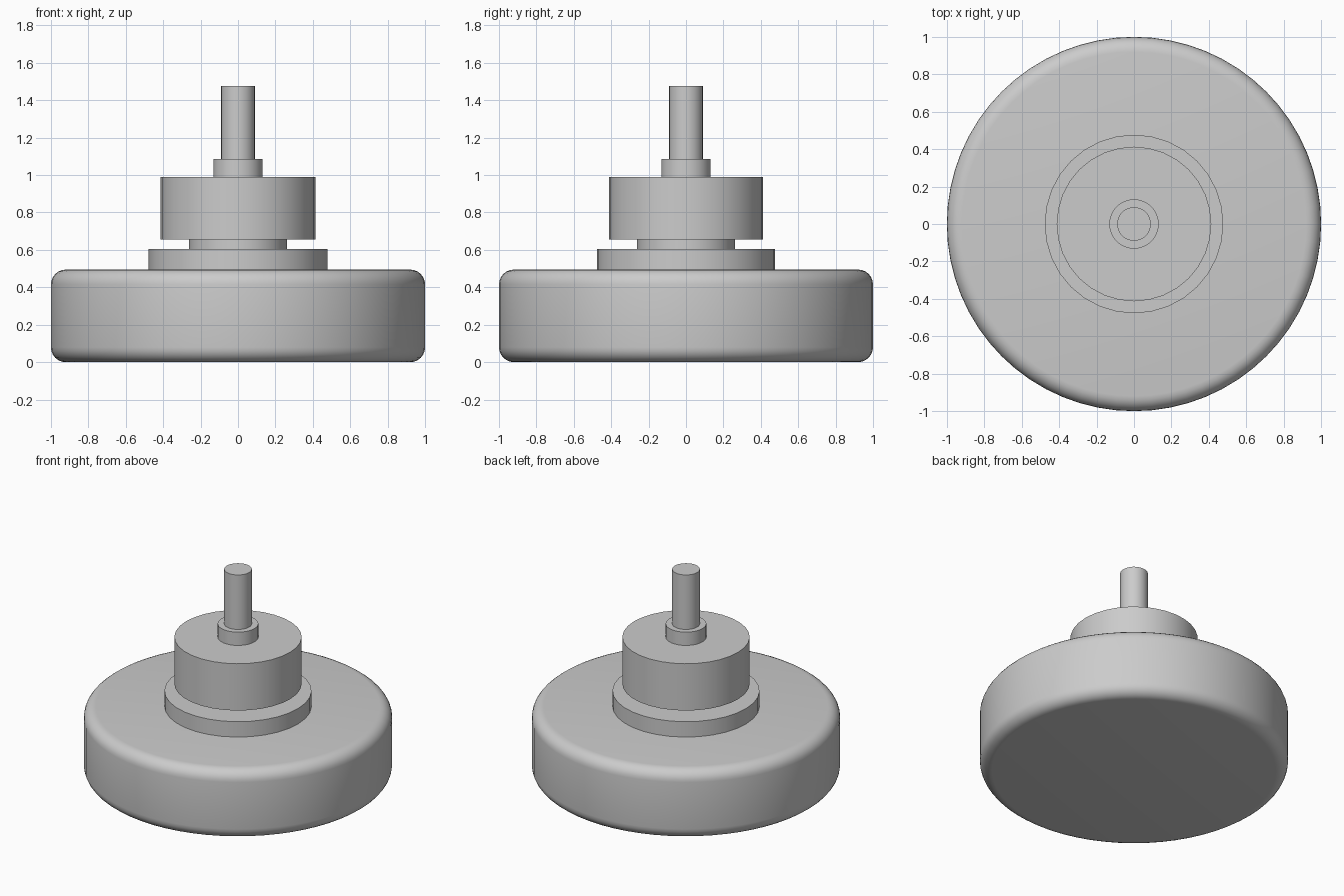
import bpy
import math

cube = bpy.data.objects.get("Cube")
if cube:
    bpy.data.objects.remove(cube, do_unlink=True)

grey = bpy.data.materials.new("plain grey")
grey.use_nodes = True
colour = (0.6, 0.6, 0.6, 1)
grey.diffuse_color = colour
grey.node_tree.nodes["Principled BSDF"].inputs["Base Color"].default_value = colour


def disc(name, radius, bottom, top, sides=32, rounding=0):
    """Upright cylinder between two heights, with optional rounded rims."""
    bpy.ops.mesh.primitive_cylinder_add(
        vertices=sides, radius=radius, depth=top - bottom,
        location=(0, 0, (bottom + top) / 2))
    part = bpy.context.object
    part.name = name
    part.data.materials.append(grey)
    if rounding:
        bevel = part.modifiers.new("rounded rims", "BEVEL")
        bevel.width = rounding
        bevel.segments = 6
        bevel.limit_method = "ANGLE"
        bevel.angle_limit = math.radians(40)
        bpy.ops.object.modifier_apply(modifier=bevel.name)
    bpy.ops.object.shade_smooth_by_angle(angle=math.radians(30))
    return part


# Wide rounded base
disc("base", 1.0, 0, 0.495, sides=64, rounding=0.08)

# Stepped hub stacked on the base
disc("flange", 0.477, 0.495, 0.605)
disc("neck", 0.262, 0.605, 0.655)
disc("drum", 0.413, 0.655, 0.99)
disc("collar", 0.132, 0.99, 1.085)

# Thin shaft at the top
disc("shaft", 0.09, 1.085, 1.475)
